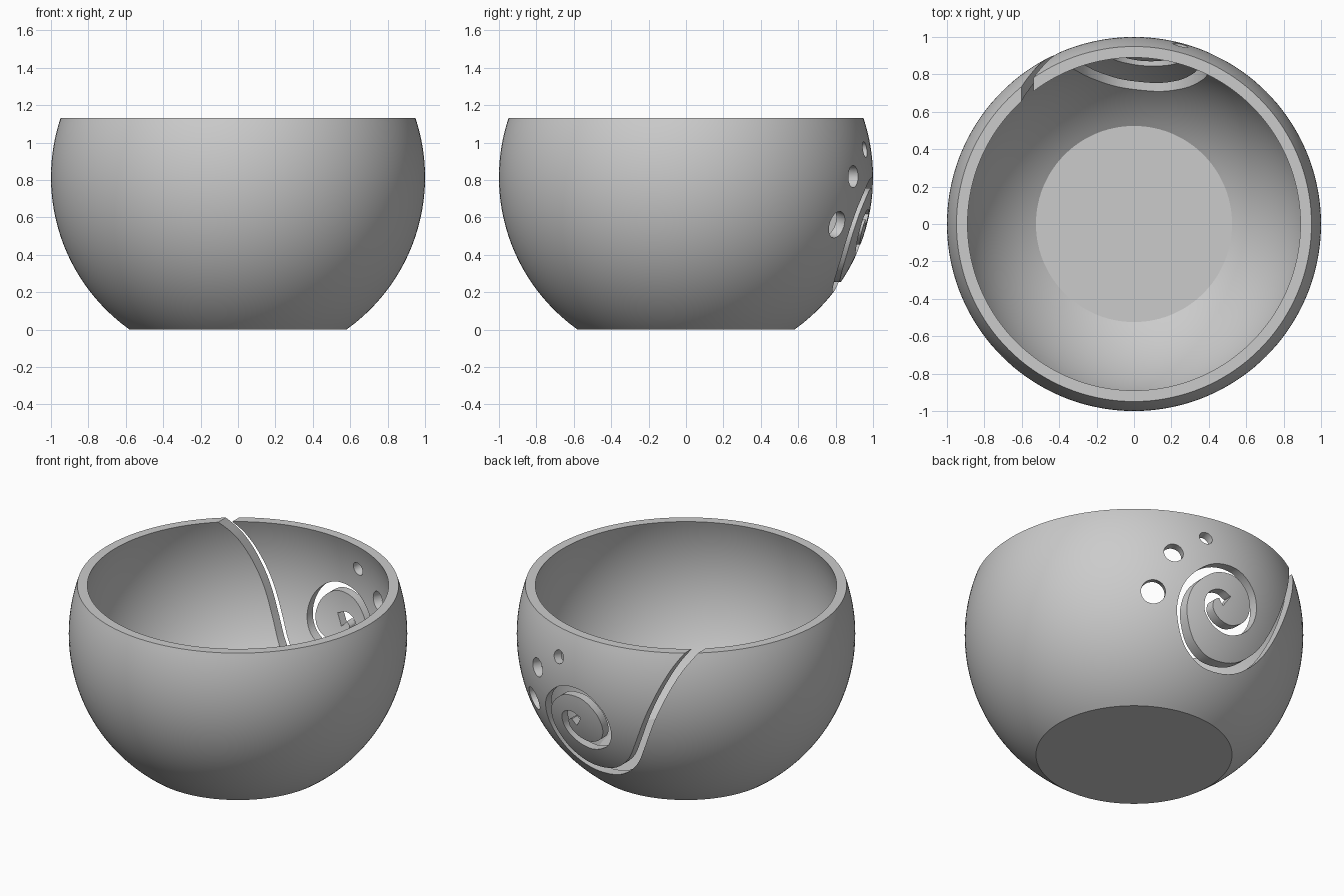
import bpy, bmesh, math
from mathutils import Vector

cube = bpy.data.objects.get("Cube")
if cube:
    bpy.data.objects.remove(cube, do_unlink=True)

ZC, R_OUT, R_IN = 0.815, 1.0, 0.944      # sphere centre and wall radii
RIM, FLOOR = 1.13, 0.03

mat = bpy.data.materials.new("plain_grey")
mat.use_nodes = True
mat.diffuse_color = (0.6, 0.6, 0.6, 1)
mat.node_tree.nodes["Principled BSDF"].inputs["Base Color"].default_value = (0.6, 0.6, 0.6, 1)


def make_object(name, bm):
    bm.normal_update()
    mesh = bpy.data.meshes.new(name)
    bm.to_mesh(mesh)
    bm.free()
    mesh.materials.append(mat)
    obj = bpy.data.objects.new(name, mesh)
    bpy.context.scene.collection.objects.link(obj)
    return obj


def skin(bm, rings):
    """Join closed rings of points into a capped solid."""
    rings = [[bm.verts.new(p) for p in ring] for ring in rings]
    count = len(rings[0])
    for a, b in zip(rings, rings[1:]):
        for k in range(count):
            n = (k + 1) % count
            bm.faces.new((a[k], a[n], b[n], b[k]))
    bm.faces.new(rings[0][::-1])
    bm.faces.new(rings[-1])


def arc(radius, z0, z1, steps=44):
    """Profile points on a sphere between two heights."""
    a0, a1 = (math.asin((z - ZC) / radius) for z in (z0, z1))
    angles = [a0 + (a1 - a0) * i / steps for i in range(steps + 1)]
    return [(radius * math.cos(a), ZC + radius * math.sin(a)) for a in angles]


def circle(radius, z, segments):
    return [Vector((radius * math.cos(t), radius * math.sin(t), z))
            for t in (2 * math.pi * k / segments for k in range(segments))]


def smooth_path(points, steps=8):
    """Catmull-Rom curve through the points."""
    p = [Vector(q) for q in points]
    p = [2 * p[0] - p[1]] + p + [2 * p[-1] - p[-2]]
    out = []
    for a, b, c, d in zip(p, p[1:], p[2:], p[3:]):
        for i in range(steps):
            t = i / steps
            out.append(0.5 * (2 * b + (c - a) * t + (2 * a - 5 * b + 4 * c - d) * t * t
                              + (3 * b - a - 3 * c + d) * t ** 3))
    return out + [p[-2]]


def add_slot(bm, path, width, end_width, y0=0.4, y1=1.3):
    """Strip along an x-z path, cut through in y and widened at its inner end."""
    rings = []
    last = len(path) - 1
    for i, p in enumerate(path):
        t = (path[min(i + 1, last)] - path[max(i - 1, 0)]).normalized()
        w = width + (end_width - width) * max(0, 1 - (last - i) / 8)
        n = Vector((-t.y, t.x)) * w / 2
        l, r = p + n, p - n
        rings.append([(l.x, y0, l.y), (r.x, y0, r.y), (r.x, y1, r.y), (l.x, y1, l.y)])
    skin(bm, rings)


def add_hole(bm, x, z, radius):
    """Round plug square to the wall at the given x and z on the back."""
    normal = Vector((x, math.sqrt(R_OUT ** 2 - x * x - (z - ZC) ** 2), z - ZC))
    rot = normal.to_track_quat('Z', 'Y')
    centre = normal + Vector((0, 0, ZC))
    skin(bm, [[rot @ p + centre for p in circle(radius, h, 40)] for h in (-0.1, 0.1)])


# Bowl: outer wall, flat rim, inner wall, flat base and floor
bm = bmesh.new()
skin(bm, [circle(r, z, 144) for r, z in arc(R_OUT, 0, RIM) + arc(R_IN, RIM, FLOOR)])
bowl = make_object("bowl", bm)

# Yarn slot from the rim down and around into a spiral, plus three round holes
spiral = [(-.64, 1.25), (-.57, 1.13), (-.505, 1.01), (-.405, .77), (-.30, .51),
          (-.21, .355), (-.07, .25), (.11, .23), (.25, .295), (.335, .41), (.365, .53),
          (.33, .655), (.205, .765), (.05, .78), (-.065, .70), (-.105, .585),
          (-.07, .485), (.03, .43), (.13, .445), (.20, .505), (.205, .58), (.15, .615),
          (.095, .585)]
bm = bmesh.new()
add_slot(bm, smooth_path(spiral), 0.055, 0.08)
for x, z, r in [(.53, .56, .073), (.445, .818, .059), (.248, .963, .042)]:
    add_hole(bm, x, z, r)
cutter = make_object("opening_cutter", bm)
cutter.hide_render = True

# Cut the openings
mod = bowl.modifiers.new("openings", 'BOOLEAN')
mod.operation, mod.solver, mod.object = 'DIFFERENCE', 'EXACT', cutter
bpy.ops.object.select_all(action='DESELECT')
bpy.context.view_layer.objects.active = bowl
bowl.select_set(True)
bpy.ops.object.modifier_apply(modifier=mod.name)
bpy.data.objects.remove(cutter, do_unlink=True)

bpy.ops.object.shade_smooth_by_angle(angle=math.radians(30))
